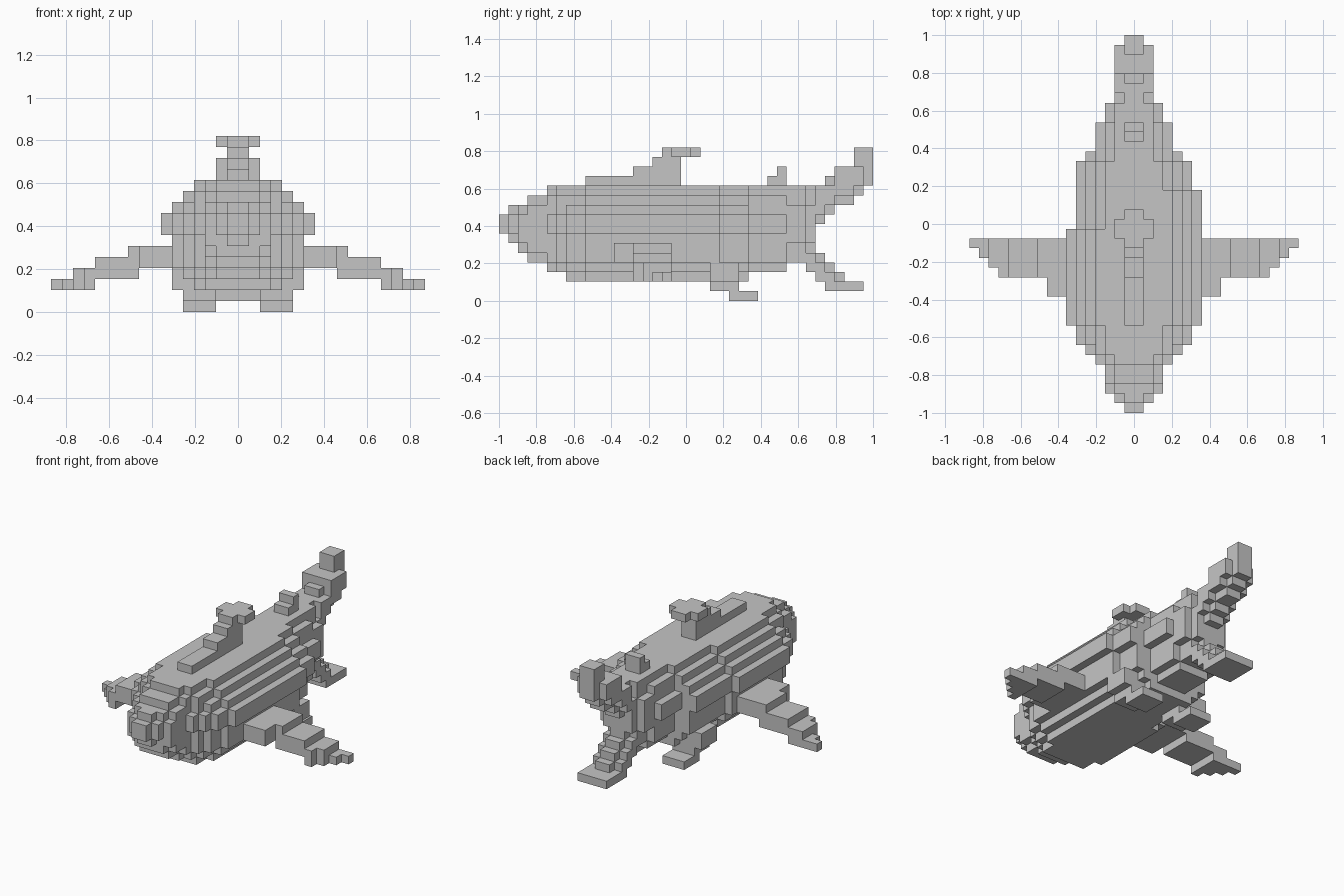
import bpy
import bmesh
import math
from mathutils import Vector

default_cube = bpy.data.objects.get("Cube")
if default_cube:
    bpy.data.objects.remove(default_cube, do_unlink=True)

UNIT = 2 / 39  # edge length of one block

grey = bpy.data.materials.new("plain grey")
grey.use_nodes = True
colour = (0.56, 0.56, 0.56, 1)
grey.diffuse_color = colour
grey.node_tree.nodes["Principled BSDF"].inputs["Base Color"].default_value = colour


def fill(x0, x1, y0, y1, z0, z1):
    """Set of unit cells in a range of blocks."""
    return {(x, y, z) for x in range(x0, x1) for y in range(y0, y1) for z in range(z0, z1)}


def centred(half, y0, y1, z0, z1):
    return fill(-half, half, y0, y1, z0, z1)


def mirrored(cells):
    return {(-1 - x, y, z) for x, y, z in cells}


def build(name, cells):
    """Skin the outside of a set of cells and merge flat areas."""
    bm = bmesh.new()
    for cell in cells:
        for axis in range(3):
            for sign in (-1, 1):
                step = [0, 0, 0]
                step[axis] = sign
                if tuple(c + s for c, s in zip(cell, step)) in cells:
                    continue
                middle = Vector(cell) + Vector((0.5, 0.5, 0.5)) + Vector(step) / 2
                u, v = Vector(), Vector()
                u[(axis + 1) % 3] = 0.5
                v[(axis + 2) % 3] = 0.5 * sign
                corners = (middle - u - v, middle + u - v, middle + u + v, middle - u + v)
                bm.faces.new([bm.verts.new((c - Vector((0, 19.5, 0))) * UNIT) for c in corners])
    bmesh.ops.remove_doubles(bm, verts=bm.verts, dist=UNIT / 100)
    bmesh.ops.dissolve_limit(bm, angle_limit=math.radians(1), verts=bm.verts, edges=bm.edges)
    mesh = bpy.data.meshes.new(name)
    bm.to_mesh(mesh)
    bm.free()
    mesh.materials.append(grey)
    obj = bpy.data.objects.new(name, mesh)
    bpy.context.collection.objects.link(obj)
    return obj


# Body: one rounded cross-section, scaled row by row from snout to tail root
section = [4, 5, 6, 6, 6, 7, 7, 6, 5, 4]  # half widths from belly to back
# (end row, left half width, right half width, belly, back)
rows = [
    (1, 1, 1, 7, 9), (2, 2, 2, 6, 10), (3, 3, 3, 5, 10), (5, 3, 3, 4, 11),
    (6, 4, 4, 3, 12), (7, 5, 5, 3, 12), (9, 6, 6, 2, 12), (19, 7, 7, 2, 12),
    (23, 7, 6, 2, 12), (26, 6, 6, 2, 12), (30, 4, 4, 3, 12), (32, 3, 3, 4, 12),
    (33, 2, 2, 4, 12),
]
body = set()
start = 0
for end, left, right, belly, back in rows:
    for z in range(belly, back):
        level = int((z + 0.5 - belly) / (back - belly) * len(section))
        scale = section[level] / max(section)
        body |= fill(-max(1, round(right * scale)), max(1, round(left * scale)), start, end, z, z + 1)
    start = end
build("body", body)

# Dorsal fin with a cross shaped cap, and the small rear fin
dorsal = centred(1, 9, 19, 12, 13) | centred(1, 14, 19, 13, 14)
dorsal |= centred(1, 16, 19, 14, 15) | centred(1, 17, 21, 15, 16)
dorsal |= centred(2, 18, 20, 15, 16)
build("dorsal_fin", dorsal)
build("rear_dorsal_fin", centred(1, 28, 30, 12, 13) | centred(1, 29, 30, 13, 14))

# Pectoral fins: drooping steps with a swept leading edge
pectoral = set()
for x0, x1, z in ((6, 10, 5), (5, 13, 4), (9, 15, 3), (13, 17, 2)):
    for x in range(x0, x1):
        front = 12 if x < 9 else max(14, x + 1)
        pectoral |= fill(x, x + 1, front, 18, z, z + 1)
build("left_pectoral_fin", pectoral)
build("right_pectoral_fin", mirrored(pectoral))

# Pelvic fins
pelvic = fill(2, 5, 24, 27, 0, 1) | fill(2, 5, 22, 25, 1, 2) | fill(3, 6, 22, 25, 2, 4)
build("left_pelvic_fin", pelvic)
build("right_pelvic_fin", mirrored(pelvic))

# Upper tail lobe: narrow underside, wide crown and a narrow tip
upper = {33: (8, 12), 34: (9, 12), 35: (10, 14), 36: (10, 14), 37: (11, 14)}
cells = centred(1, 37, 39, 12, 16) | centred(1, 34, 35, 12, 13)
for y, (bottom, top) in upper.items():
    cells |= centred(1, y, y + 1, bottom, bottom + 1)
    cells |= centred(2, y, y + 1, bottom + 1, top)
build("upper_tail", cells)

# Lower tail lobe: each step has a narrow ridge on top
lower = {32: (3, 6), 33: (2, 5), 34: (1, 4), 35: (1, 3), 36: (1, 2), 37: (1, 2)}
cells = set()
for y, (bottom, top) in lower.items():
    cells |= centred(1, y, y + 1, bottom, top)
    cells |= centred(2, y, y + 1, bottom, max(bottom + 1, top - 1))
build("lower_tail", cells)
